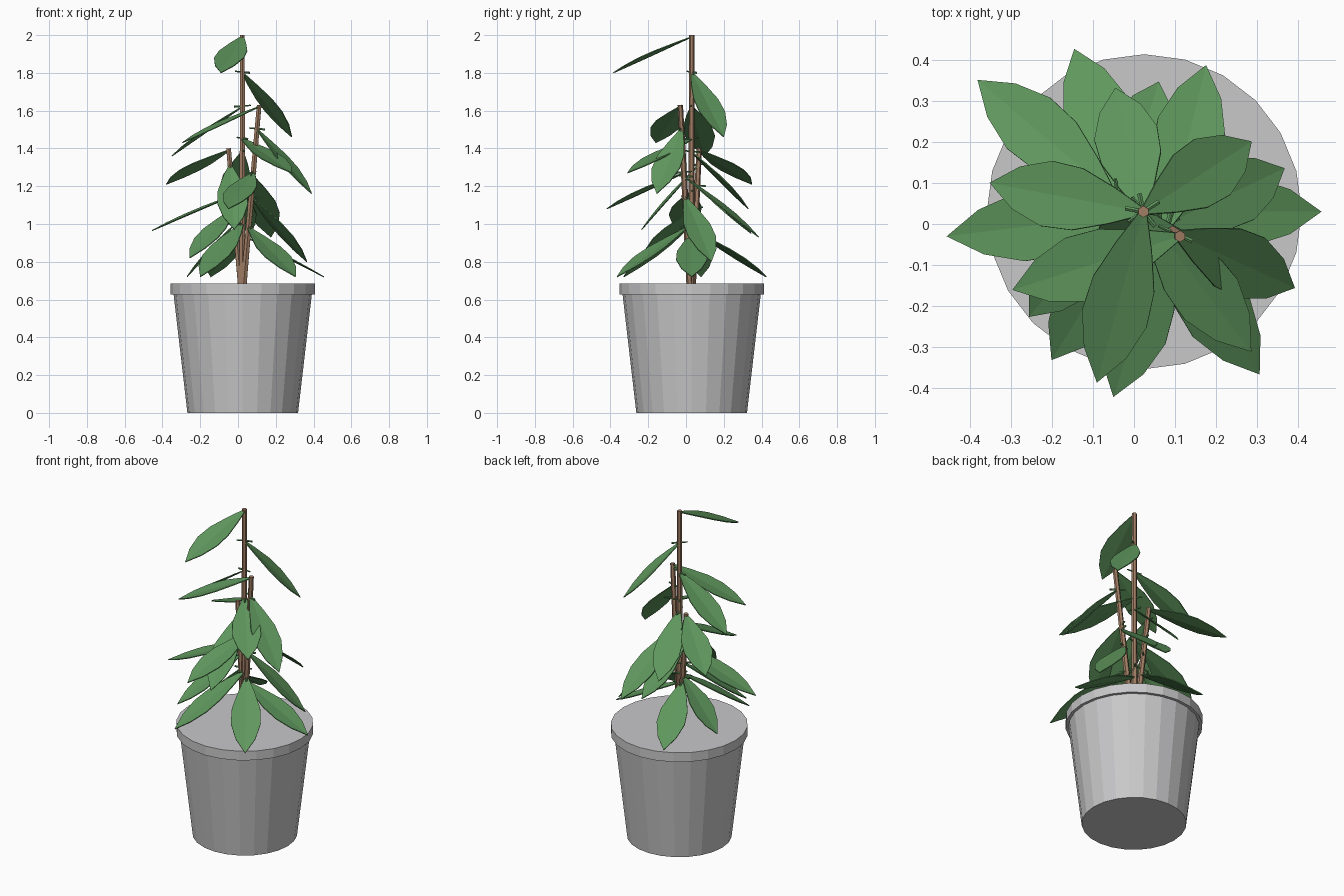
import bpy, bmesh, math
from mathutils import Vector, Matrix

cube = bpy.data.objects.get("Cube")
if cube:
    bpy.data.objects.remove(cube, do_unlink=True)


def material(name, rgb):
    m = bpy.data.materials.new(name)
    m.use_nodes = True
    color = (*rgb, 1.0)
    m.diffuse_color = color
    bsdf = next(n for n in m.node_tree.nodes if n.type == 'BSDF_PRINCIPLED')
    bsdf.inputs["Base Color"].default_value = color
    bsdf.inputs["Roughness"].default_value = 0.8
    return m


GREY = material("pot grey", (0.58, 0.58, 0.59))
BROWN = material("stem brown", (0.36, 0.21, 0.13))
GREEN = material("leaf green", (0.115, 0.31, 0.11))


def finish(bm, name, mat):
    bmesh.ops.recalc_face_normals(bm, faces=bm.faces)
    me = bpy.data.meshes.new(name)
    bm.to_mesh(me)
    bm.free()
    me.materials.append(mat)
    ob = bpy.data.objects.new(name, me)
    bpy.context.collection.objects.link(ob)
    return ob


def add_rod(bm, a, b, r1, r2, sides):
    a, b = Vector(a), Vector(b)
    d = b - a
    mat = Matrix.Translation((a + b) / 2) @ d.to_track_quat('Z', 'Y').to_matrix().to_4x4()
    bmesh.ops.create_cone(bm, cap_ends=True, segments=sides, radius1=r1,
                          radius2=r2, depth=d.length, matrix=mat)


# Pot: revolved profile with a rim lip and a flat closed top
CX, CY = 0.025, 0.03
SIDES = 24
bm = bmesh.new()
rings = []
for r, z in [(0.293, 0), (0.366, 0.628), (0.383, 0.628), (0.383, 0.685)]:
    rings.append([bm.verts.new((CX + r * math.cos(math.tau * i / SIDES),
                                CY + r * math.sin(math.tau * i / SIDES), z))
                  for i in range(SIDES)])
for lo, hi in zip(rings, rings[1:]):
    for i in range(SIDES):
        j = (i + 1) % SIDES
        bm.faces.new((lo[i], lo[j], hi[j], hi[i]))
bm.faces.new(rings[0])
bm.faces.new(rings[-1])
finish(bm, "pot", GREY)

# Stems: one upright, two leaning outward
STEMS = {
    "main": (Vector((0.023, 0.03, 0.68)), Vector((0.023, 0.03, 2.0))),
    "left": (Vector((0.03, 0.02, 0.68)), Vector((0.112, -0.03, 1.63))),
    "right": (Vector((0.015, 0.035, 0.68)), Vector((-0.05, 0.07, 1.4))),
}
for key, (a, b) in STEMS.items():
    bm = bmesh.new()
    add_rod(bm, a, b, 0.018, 0.014, 6)
    finish(bm, key + "_stem", BROWN)

# Leaves: stem, attachment height, tip
LEAVES = [
    ("main", 1.99, (-0.09, -0.385, 1.80)),
    ("main", 1.80, (0.285, 0.20, 1.46)),
    ("main", 1.62, (-0.35, 0.10, 1.36)),
    ("main", 1.45, (0.285, -0.31, 1.27)),
    ("main", 1.38, (-0.045, 0.33, 1.08)),
    ("main", 1.17, (-0.455, -0.03, 0.965)),
    ("main", 0.94, (0.455, 0.03, 0.72)),
    ("main", 1.00, (-0.20, -0.33, 0.72)),
    ("left", 1.62, (-0.295, -0.16, 1.43)),
    ("left", 1.50, (0.39, -0.155, 1.16)),
    ("left", 1.27, (-0.05, -0.42, 1.08)),
    ("left", 1.25, (0.175, 0.385, 0.93)),
    ("left", 1.14, (0.365, 0.135, 0.80)),
    ("left", 0.98, (0.305, -0.365, 0.72)),
    ("right", 1.39, (-0.38, 0.35, 1.21)),
    ("right", 1.31, (-0.02, -0.235, 0.97)),
    ("right", 1.20, (0.06, 0.345, 0.95)),
    ("right", 1.08, (-0.255, -0.225, 0.82)),
    ("right", 1.00, (-0.27, 0.08, 0.72)),
    ("right", 0.96, (-0.145, 0.425, 0.72)),
]
# Outline as (fraction of length, half width)
OUTLINE = [(0, 0.008), (0.2, 0.042), (0.42, 0.072), (0.62, 0.076), (0.82, 0.05)]


def build_leaf(name, base, tip):
    bm = bmesh.new()
    axis = tip - base
    side = axis.cross(Vector((0, 0, 1))).normalized()
    up = side.cross(axis).normalized()
    scale = min(1.1, 0.6 + axis.length)
    rows = []
    for t, w in OUTLINE:
        mid = base + axis * t
        lift = up * w * 0.1
        rows.append([bm.verts.new(mid - side * w * scale + lift),
                     bm.verts.new(mid),
                     bm.verts.new(mid + side * w * scale + lift)])
    end = bm.verts.new(tip)
    for p, q in zip(rows, rows[1:]):
        for i in range(2):
            bm.faces.new((p[i], p[i + 1], q[i + 1], q[i]))
    for i in range(2):
        bm.faces.new((rows[-1][i], rows[-1][i + 1], end))
    ob = finish(bm, name, GREEN)
    solid = ob.modifiers.new("thickness", 'SOLIDIFY')
    solid.thickness = 0.005
    solid.offset = 0


stalks = bmesh.new()
for n, (key, height, tip) in enumerate(LEAVES, 1):
    a, b = STEMS[key]
    base = a.lerp(b, (height - a.z) / (b.z - a.z))
    tip = Vector(tip)
    build_leaf(f"leaf_{n:02d}", base, tip)
    # Short stalk crossing the stem where the leaf is attached
    flat = Vector((tip.x - base.x, tip.y - base.y, 0)).normalized()
    if height < b.z - 0.05:
        add_rod(stalks, base - flat * 0.045 + Vector((0, 0, 0.008)),
                base + flat * 0.045, 0.004, 0.006, 5)
finish(stalks, "leaf_stalks", GREEN)
